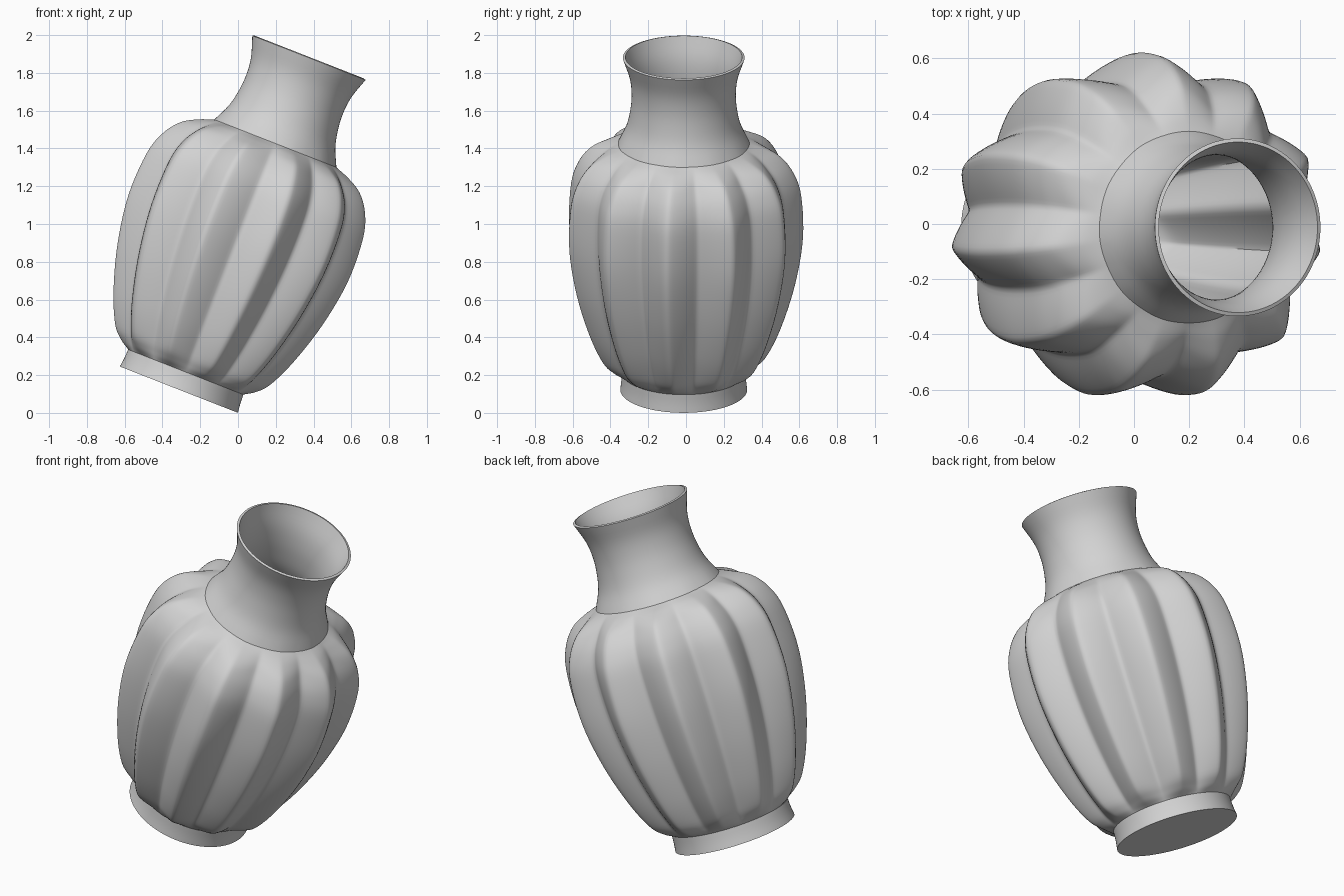
import bpy
import bmesh
import math
from mathutils import Matrix, Vector

cube = bpy.data.objects.get("Cube")
if cube:
    bpy.data.objects.remove(cube, do_unlink=True)

RIBS = 11
STEPS = 22            # samples around one rib
TILT = math.radians(21.4)
WALL = 0.014

# Profile sections: (height, groove radius, rib peak radius)
foot = [(0, .336, .336), (.05, .33, .33), (.1, .328, .328)]
body = [(.1, .328, .328), (.135, .352, .385), (.2, .388, .445), (.36, .448, .518),
        (.6, .508, .59), (.86, .542, .631), (1.1, .542, .622), (1.23, .51, .582),
        (1.32, .448, .515), (1.37, .395, .43), (1.4, .346, .348)]
neck = [(1.4, .346, .348), (1.5, .302, .302), (1.6, .281, .281),
        (1.69, .276, .276), (1.78, .287, .287), (1.887, .322, .322)]


def smooth_path(points, steps):
    """Catmull-Rom curve through the sections."""
    pts = [Vector(p) for p in points]
    pts = [2 * pts[0] - pts[1]] + pts + [2 * pts[-1] - pts[-2]]
    path = []
    for a, b, c, d in zip(pts, pts[1:], pts[2:], pts[3:]):
        for i in range(steps):
            t = i / steps
            path.append(b + (c - a) * t / 2 + (2 * a - 5 * b + 4 * c - d) * t * t / 2
                        + (3 * b - a - 3 * c + d) * t ** 3 / 2)
    return path + [pts[-2]]


def rib_wave(phase):
    """Triangle wave with softened peaks: 1 on the rib, 0 in the groove."""
    k = 0.975
    return 0.5 + 0.5 * math.asin(k * math.cos(phase)) / math.asin(k)


# Ribbed shell, open at the rim and closed by the base
path = smooth_path(foot, 2)[:-1] + smooth_path(body, 5)[:-1] + smooth_path(neck, 4)
count = RIBS * STEPS
bm = bmesh.new()
rings = []
for height, groove, peak in path:
    ring = []
    for i in range(count):
        turn = 2 * math.pi * i / count
        r = groove + (peak - groove) * rib_wave(turn * RIBS)
        angle = turn + math.pi / 2
        ring.append(bm.verts.new((r * math.cos(angle), r * math.sin(angle), height)))
    rings.append(ring)
for low, high in zip(rings, rings[1:]):
    for i in range(count):
        j = (i + 1) % count
        bm.faces.new((low[i], low[j], high[j], high[i]))
bm.faces.new(list(reversed(rings[0])))

# Lean the vase over
bm.transform(Matrix.Translation((-.313, -.012, .123)) @ Matrix.Rotation(TILT, 4, 'Y'))
mesh = bpy.data.meshes.new("ribbed_vase")
bm.to_mesh(mesh)
bm.free()
vase = bpy.data.objects.new("ribbed_vase", mesh)
bpy.context.collection.objects.link(vase)

# Clay colour
clay = bpy.data.materials.new("grey_clay")
clay.use_nodes = True
colour = (.65, .65, .65, 1)
clay.diffuse_color = colour
for node in clay.node_tree.nodes:
    if node.type == 'BSDF_PRINCIPLED':
        node.inputs["Base Color"].default_value = colour
mesh.materials.append(clay)

# Wall thickness, then smooth shading with crisp rim, foot and neck edges
for other in bpy.context.selected_objects:
    other.select_set(False)
vase.select_set(True)
bpy.context.view_layer.objects.active = vase
wall = vase.modifiers.new("wall", 'SOLIDIFY')
wall.thickness = WALL
wall.offset = -1
bpy.ops.object.modifier_apply(modifier=wall.name)
bpy.ops.object.shade_smooth_by_angle(angle=math.radians(35))
